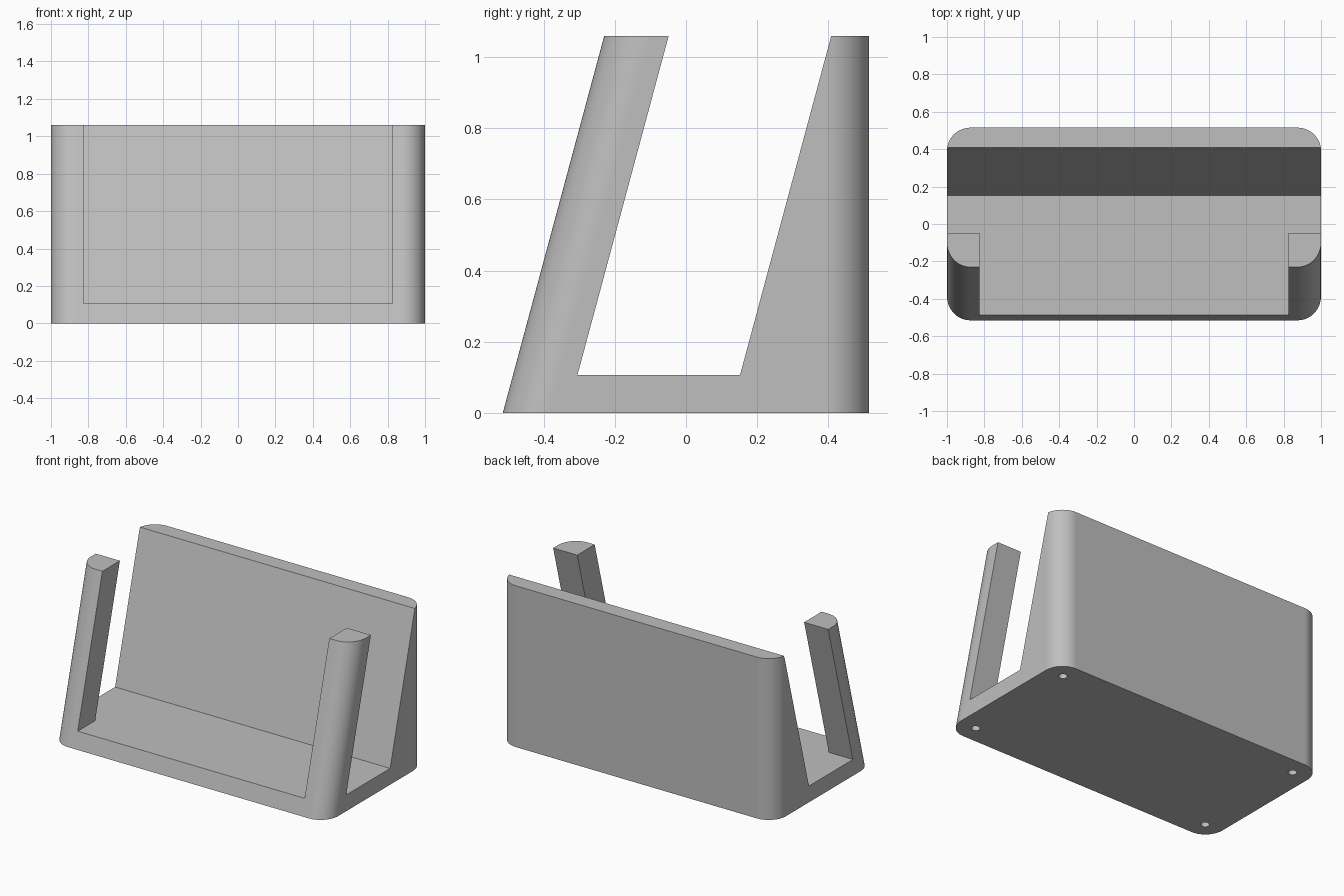
import bpy, bmesh, math

W, H, D = 1.0, 1.06, 0.515        # half width, height, half depth
FLOOR = 0.107                     # thickness of the base
LEAN = 0.269                      # backward lean of the front and slot

cube = bpy.data.objects.get("Cube")
if cube:
    bpy.data.objects.remove(cube, do_unlink=True)

grey = bpy.data.materials.new("light grey plastic")
grey.use_nodes = True
colour = (0.52, 0.52, 0.52, 1)
grey.diffuse_color = colour
grey.node_tree.nodes["Principled BSDF"].inputs["Base Color"].default_value = colour


def prism(name, profile, half_width, radius=None):
    """Extrude a (y, z) side profile along x; optionally round the upright edges."""
    bm = bmesh.new()
    face = bm.faces.new([bm.verts.new((-half_width, y, z)) for y, z in profile])
    ext = bmesh.ops.extrude_face_region(bm, geom=[face])
    moved = [v for v in ext["geom"] if isinstance(v, bmesh.types.BMVert)]
    bmesh.ops.translate(bm, verts=moved, vec=(2 * half_width, 0, 0))
    if radius:
        upright = [e for e in bm.edges
                   if abs(e.verts[0].co.z - e.verts[1].co.z) > H / 2]
        bmesh.ops.bevel(bm, geom=upright, offset=radius, segments=16,
                        profile=0.5, affect='EDGES')
    bmesh.ops.recalc_face_normals(bm, faces=bm.faces)
    return finish(name, bm)


def finish(name, bm):
    mesh = bpy.data.meshes.new(name)
    bm.to_mesh(mesh)
    bm.free()
    mesh.materials.append(grey)
    obj = bpy.data.objects.new(name, mesh)
    bpy.context.collection.objects.link(obj)
    return obj


def cut(target, cutter):
    mod = target.modifiers.new("cut", 'BOOLEAN')
    mod.operation, mod.solver, mod.object = 'DIFFERENCE', 'EXACT', cutter
    bpy.ops.object.modifier_apply(modifier=mod.name)
    bpy.data.objects.remove(cutter, do_unlink=True)


# Solid block with a leaning front and rounded corners
holder = prism("card_holder",
               [(-D, 0), (D, 0), (D, H), (-D + LEAN * H, H)], W, 0.125)
bpy.context.view_layer.objects.active = holder
holder.select_set(True)

# Leaning slot, open at both sides and the top
top = H + 0.2
rise = LEAN * (top - FLOOR)
cut(holder, prism("slot_cutter", [(-0.305, FLOOR), (0.152, FLOOR),
                                  (0.152 + rise, top), (-0.305 + rise, top)], W + 0.2))

# Front window, leaving a post at each corner
cut(holder, prism("window_cutter", [(-0.8, FLOOR), (-0.2, FLOOR),
                                    (-0.2 + rise, top), (-0.8, top)], 0.825))

# Small blind holes under the corners
bm = bmesh.new()
for x in (-0.878, 0.878):
    for y in (-0.398, 0.398):
        made = bmesh.ops.create_cone(bm, cap_ends=True, segments=32,
                                     radius1=0.026, radius2=0.026, depth=0.12)
        bmesh.ops.translate(bm, verts=made["verts"], vec=(x, y, 0))
cut(holder, finish("hole_cutter", bm))

bpy.ops.object.shade_smooth_by_angle(angle=math.radians(30))
weighted = holder.modifiers.new("even shading", 'WEIGHTED_NORMAL')
weighted.keep_sharp = True
